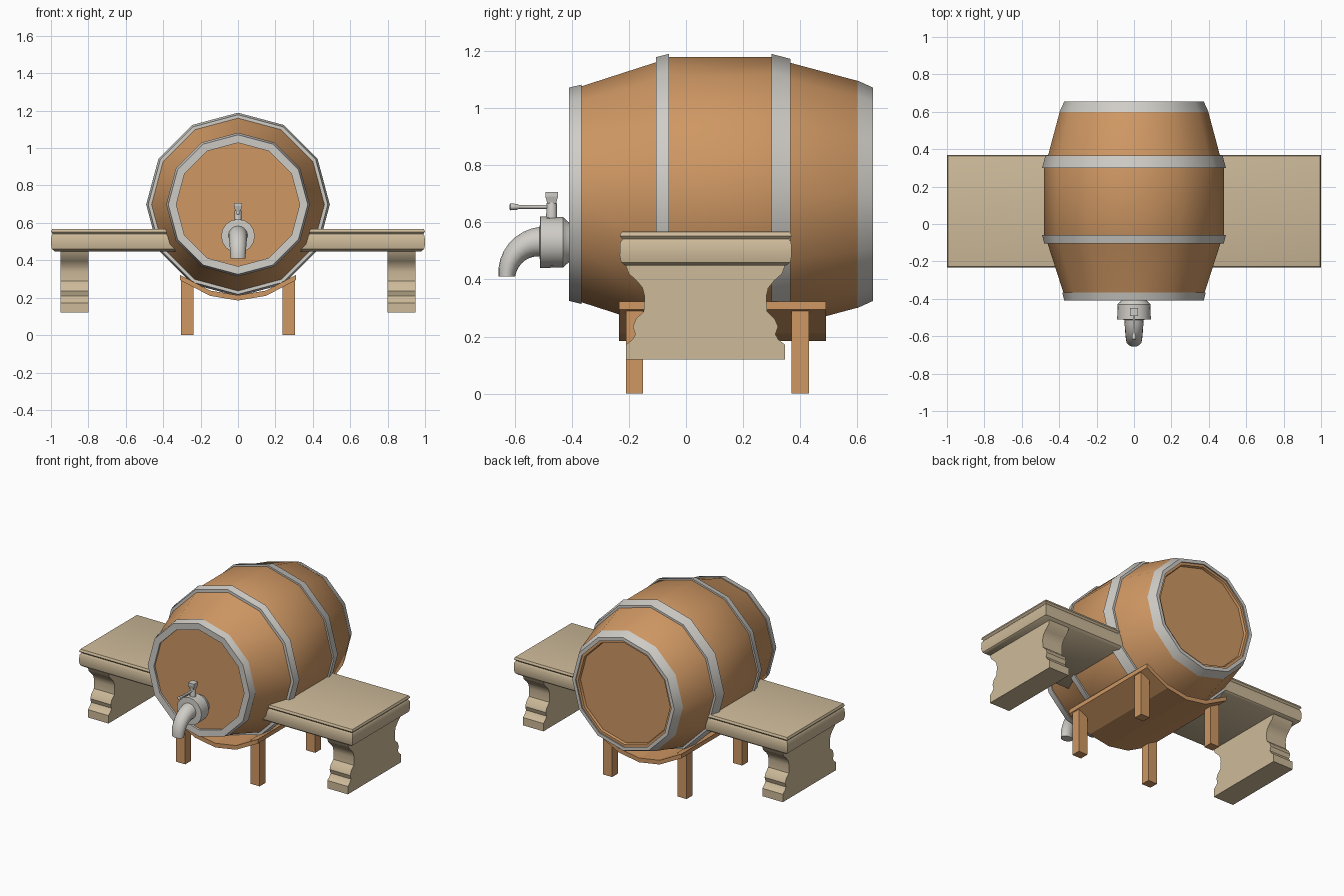
import bpy, bmesh
from math import cos, sin, pi, radians
from mathutils import Vector

if "Cube" in bpy.data.objects:
    bpy.data.objects.remove(bpy.data.objects["Cube"])


def material(name, rgb):
    m = bpy.data.materials.new(name)
    m.use_nodes = True
    m.diffuse_color = (*rgb, 1)
    m.node_tree.nodes["Principled BSDF"].inputs["Base Color"].default_value = (*rgb, 1)
    return m


WOOD = material("warm wood", (0.62, 0.31, 0.125))
STONE = material("cream stone", (0.61, 0.49, 0.32))
METAL = material("pale metal", (0.63, 0.61, 0.57))


def loft(name, loops, mat, close=False, smooth=40):
    """Skin a list of equal-sized point loops, capped unless closed on itself."""
    bm = bmesh.new()
    rings = [[bm.verts.new(p) for p in loop] for loop in loops]
    n = len(rings[0])
    pairs = list(zip(rings, rings[1:])) + ([(rings[-1], rings[0])] if close else [])
    for a, b in pairs:
        for i in range(n):
            j = (i + 1) % n
            bm.faces.new((a[i], a[j], b[j], b[i]))
    if not close:
        bm.faces.new(rings[0])
        bm.faces.new(rings[-1])
    bmesh.ops.recalc_face_normals(bm, faces=bm.faces)
    mesh = bpy.data.meshes.new(name)
    bm.to_mesh(mesh)
    bm.free()
    mesh.materials.append(mat)
    obj = bpy.data.objects.new(name, mesh)
    bpy.context.collection.objects.link(obj)
    if smooth:
        bpy.ops.object.select_all(action="DESELECT")
        obj.select_set(True)
        bpy.context.view_layer.objects.active = obj
        bpy.ops.object.shade_smooth_by_angle(angle=radians(smooth))
    return obj


def ring(centre, u, v, n):
    c, u, v = Vector(centre), Vector(u), Vector(v)
    return [c + u * sin(2 * pi * i / n) + v * cos(2 * pi * i / n) for i in range(n)]


def lathe_y(name, profile, z, n, mat, close=False):
    """Turn a (y, radius) profile about a front-to-back axis."""
    return loft(name, [ring((0, y, z), (r, 0, 0), (0, 0, r), n) for y, r in profile],
                mat, close)


def lathe_z(name, profile, y, n, mat):
    """Turn a (z, radius) profile about an upright axis."""
    return loft(name, [ring((0, y, z), (r, 0, 0), (0, r, 0), n) for z, r in profile], mat)


def rect(x0, x1, y0, y1, z):
    return [(x0, y0, z), (x1, y0, z), (x1, y1, z), (x0, y1, z)]


def box(name, x0, x1, y0, y1, z0, z1, mat):
    return loft(name, [rect(x0, x1, y0, y1, z) for z in (z0, z1)], mat, smooth=0)


# Barrel body with recessed ends
AXIS = 0.698
lathe_y("barrel", [(-0.395, 0.335), (-0.395, 0.365), (-0.365, 0.378), (-0.08, 0.47),
                   (-0.06, 0.48), (0.30, 0.48), (0.365, 0.46), (0.60, 0.397),
                   (0.645, 0.36), (0.645, 0.335), (0.63, 0.33)], AXIS, 12, WOOD)

# Metal hoops
hoops = {
    "front_end_hoop": [(-0.41, 0.373), (-0.365, 0.384), (-0.365, 0.33), (-0.408, 0.33)],
    "front_hoop": [(-0.105, 0.48), (-0.06, 0.491), (-0.06, 0.455), (-0.105, 0.445)],
    "back_hoop": [(0.30, 0.491), (0.365, 0.474), (0.365, 0.44), (0.30, 0.455)],
    "back_end_hoop": [(0.60, 0.398), (0.655, 0.373), (0.655, 0.35), (0.60, 0.36)],
}
for name, profile in hoops.items():
    lathe_y(name, profile, AXIS, 12, METAL, close=True)

# Saddle bent around the underside of the barrel
half = [(0.31, 0.322), (0.15, 0.238), (0, 0.213)]
upper = [(-x, z) for x, z in half] + half[1::-1]
lower = [(x, z - 0.028) for x, z in reversed(upper)]
loft("saddle", [[(x, y, z) for x, z in upper + lower] for y in (-0.235, 0.49)],
     WOOD, smooth=0)

# Four square stand legs
for side, sx in (("left", 1), ("right", -1)):
    for end, y in (("front", -0.18), ("back", 0.40)):
        x = 0.272 * sx
        box(f"stand_leg_{end}_{side}", x - 0.033, x + 0.033, y - 0.03, y + 0.03,
            0, 0.29, WOOD)

# Bench slab with moulded edge
edge = [(0.02, 0.448), (0.005, 0.46), (0, 0.485), (0.002, 0.53), (0.01, 0.541),
        (0, 0.552), (0.006, 0.566), (0.012, 0.568)]
loft("bench_slab", [rect(-1 + d, 1 - d, -0.232 + d, 0.37 - d, z) for d, z in edge], STONE)

# Scrolled bench supports, symmetrical about the slab's middle
MID = 0.068
scroll = [(0.278, 0.12), (0.278, 0.172), (0.255, 0.19), (0.245, 0.208), (0.254, 0.235),
          (0.243, 0.262), (0.216, 0.288), (0.213, 0.34), (0.22, 0.37), (0.24, 0.395),
          (0.268, 0.42), (0.28, 0.452)]
outline = [(MID + d, z) for d, z in scroll] + [(MID - d, z) for d, z in reversed(scroll)]
for side, sx in (("left", 1), ("right", -1)):
    loft(f"bench_support_{side}",
         [[(sx * x, y, z) for y, z in outline] for x in (0.80, 0.95)], STONE)

# Tap body
lathe_y("tap_body", [(-0.38, 0.065), (-0.41, 0.07), (-0.43, 0.088), (-0.51, 0.09),
                     (-0.512, 0.055)], 0.53, 16, METAL)

# Curved spout, sweeping from forward to downward
steps = 8
loops = []
for i in range(steps + 1):
    t = i / steps
    a = t * pi / 2
    depth = 0.053 - 0.024 * t
    centre = (0, -0.505 - 0.122 * sin(a), 0.41 + 0.122 * cos(a))
    loops.append(ring(centre, (0.052 - 0.012 * t, 0, 0),
                      (0, -depth * sin(a), depth * cos(a)), 16))
loft("tap_spout", loops, METAL)

# Tap stem, lever and lever knob
lathe_z("tap_stem", [(0.60, 0.02), (0.665, 0.018), (0.672, 0.016)], -0.47, 12, METAL)
loft("tap_head", [rect(-w, w, -0.47 - w, -0.47 + w, z)
                  for z, w in ((0.665, 0.015), (0.69, 0.022), (0.706, 0.022))],
     METAL, smooth=0)
lathe_y("tap_lever", [(-0.618, 0.007), (-0.615, 0.012), (-0.59, 0.010), (-0.585, 0.007),
                      (-0.47, 0.007)], 0.654, 10, METAL)
